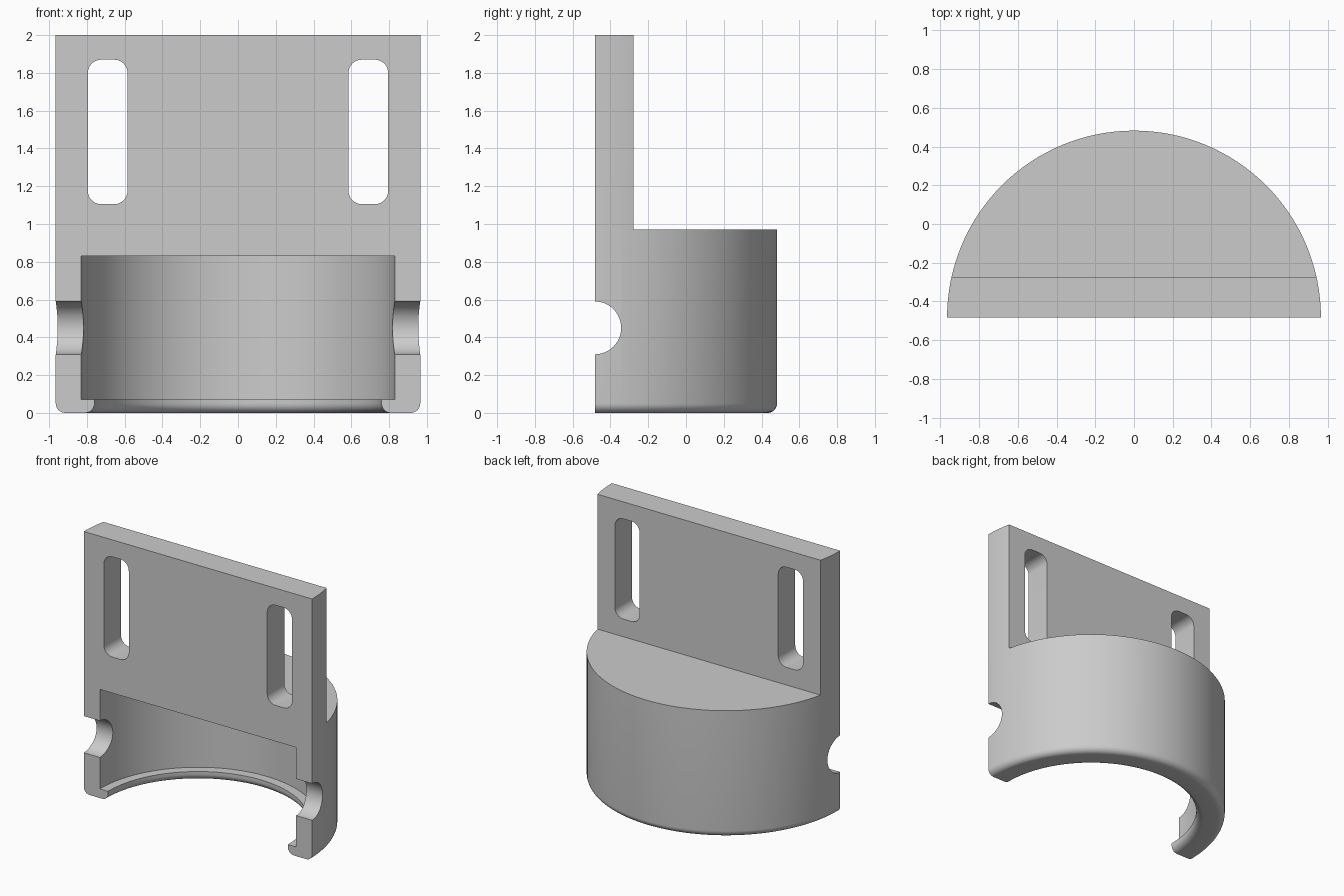
import bpy, bmesh
from math import sin, cos, pi, radians
from mathutils import Vector

if "Cube" in bpy.data.objects:
    bpy.data.objects.remove(bpy.data.objects["Cube"])

FRONT = -0.483      # flat front plane, also the axis of the round body
R_OUT, R_IN, R_LIP = 0.965, 0.83, 0.76
FILLET = 0.05

grey = bpy.data.materials.new("plain grey")
grey.use_nodes = True
colour = (0.6, 0.6, 0.6, 1)
grey.diffuse_color = colour
grey.node_tree.nodes["Principled BSDF"].inputs["Base Color"].default_value = colour


def finish(bm, name):
    bmesh.ops.remove_doubles(bm, verts=bm.verts, dist=1e-5)
    bmesh.ops.recalc_face_normals(bm, faces=bm.faces)
    mesh = bpy.data.meshes.new(name)
    bm.to_mesh(mesh)
    bm.free()
    obj = bpy.data.objects.new(name, mesh)
    bpy.context.collection.objects.link(obj)
    mesh.materials.append(grey)
    return obj


def arc(cx, cz, r, start, end, steps=8):
    angles = [radians(start + (end - start) * i / steps) for i in range(steps + 1)]
    return [(cx + r * cos(a), cz + r * sin(a)) for a in angles]


def revolve(name, profile):
    """Turn an (r, z) profile that starts and ends on the axis into a solid."""
    bm = bmesh.new()
    verts = [bm.verts.new((r, FRONT, z)) for r, z in profile]
    edges = [bm.edges.new(pair) for pair in zip(verts, verts[1:])]
    bmesh.ops.spin(bm, geom=verts + edges, cent=(0, FRONT, 0), axis=(0, 0, 1),
                   angle=2 * pi, steps=128)
    return finish(bm, name)


def prism(name, points, direction):
    """Extrude a closed 3D outline along a direction."""
    bm = bmesh.new()
    face = bm.faces.new([bm.verts.new(p) for p in points])
    new = bmesh.ops.extrude_face_region(bm, geom=[face], use_keep_orig=True)
    moved = [g for g in new["geom"] if isinstance(g, bmesh.types.BMVert)]
    bmesh.ops.translate(bm, verts=moved, vec=Vector(direction))
    return finish(bm, name)


def box(name, y0, y1, z0, z1):
    return prism(name, [(-2, y0, z0), (2, y0, z0), (2, y1, z0), (-2, y1, z0)],
                 (0, 0, z1 - z0))


def slot(name, cx):
    hw, low, high, r = 0.105, 1.105, 1.87, 0.07
    corners = [(hw - r, high - r, 0), (r - hw, high - r, 90),
               (r - hw, low + r, 180), (hw - r, low + r, 270)]
    outline = [(cx + x, FRONT - 0.2, z) for dx, cz, a in corners
               for x, z in arc(dx, cz, r, a, a + 90)]
    return prism(name, outline, (0, 0.6, 0))


# Round body with a rounded bottom edge
holder = revolve("half_round_holder",
                 [(0, 0)] + arc(R_OUT - FILLET, FILLET, FILLET, -90, 0)
                 + [(R_OUT, 2), (0, 2)])

# Stepped cavity with a rounded lip opening
lip_edge = arc(R_LIP + FILLET, FILLET, FILLET, 270, 180)
cavity = revolve("cavity_cutter",
                 [(0, -0.1), (R_LIP + FILLET, -0.1)] + lip_edge
                 + [(R_LIP, 0.07), (R_IN, 0.07), (R_IN, 0.83), (0, 0.83)])

# Cross hole through both side walls
hole = prism("side_hole_cutter",
             [(-1.5, FRONT + y, z) for y, z in arc(0, 0.45, 0.14, 0, 360, 48)[:-1]],
             (3, 0, 0))

cutters = [cavity, hole,
           slot("left_slot_cutter", 0.69), slot("right_slot_cutter", -0.69),
           box("plate_back_cutter", -0.277, 1, 0.97, 2.5),
           box("front_half_cutter", -2, FRONT, -0.5, 2.5)]

bpy.context.view_layer.objects.active = holder
holder.select_set(True)
for cutter in cutters:
    mod = holder.modifiers.new(cutter.name, "BOOLEAN")
    mod.operation, mod.solver, mod.object = "DIFFERENCE", "EXACT", cutter
    bpy.ops.object.modifier_apply(modifier=mod.name)
    bpy.data.objects.remove(cutter)

bpy.ops.object.shade_smooth_by_angle(angle=radians(30))
